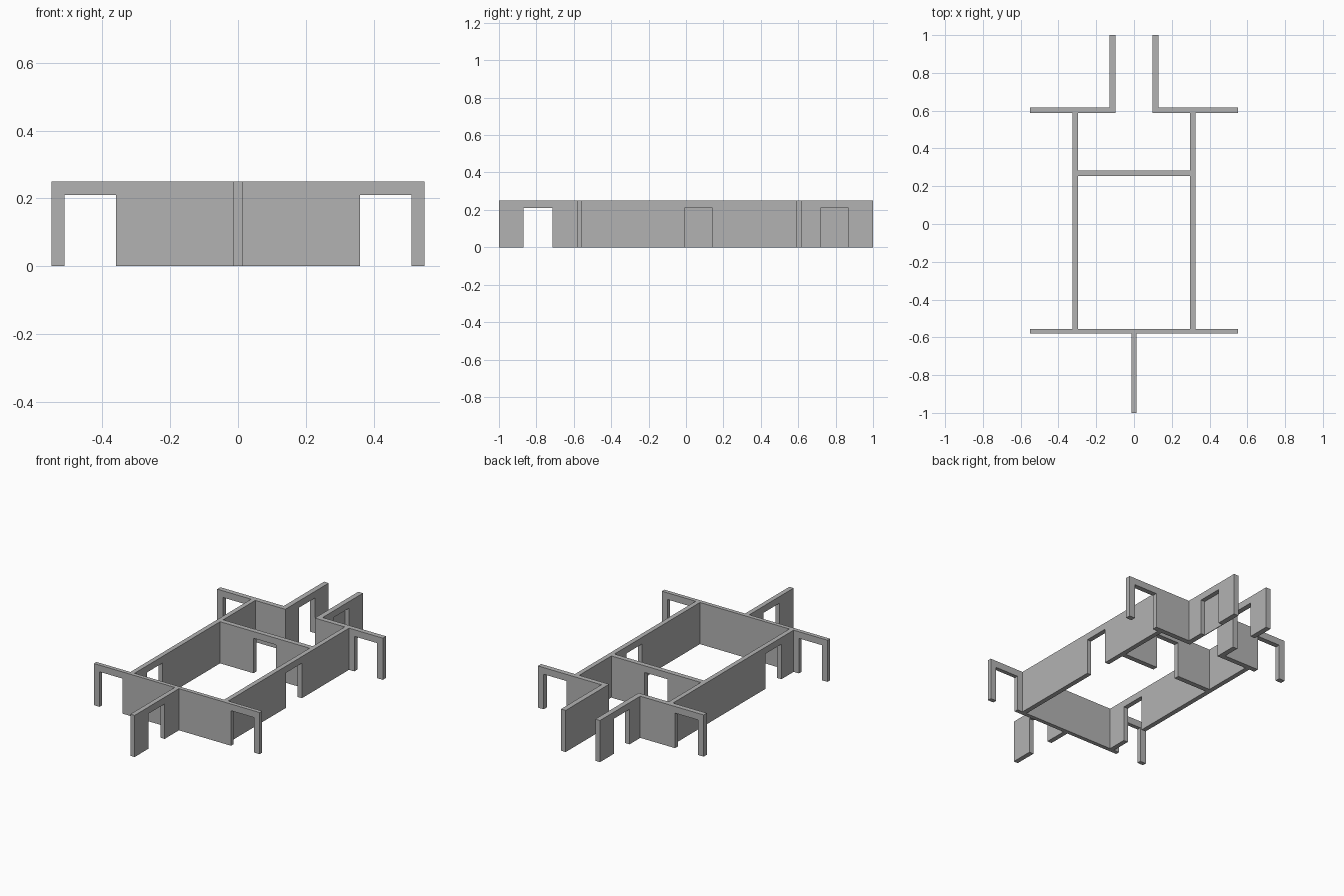
import bpy
import bmesh
from mathutils import Vector

cube = bpy.data.objects.get("Cube")
if cube:
    bpy.data.objects.remove(cube, do_unlink=True)

HEIGHT = 0.25
DOOR_TOP = 0.21

# Single plain grey
grey = bpy.data.materials.new("wall_grey")
grey.use_nodes = True
colour = (0.45, 0.45, 0.45, 1)
grey.diffuse_color = colour
grey.node_tree.nodes["Principled BSDF"].inputs["Base Color"].default_value = colour


def wall(name, axis, start, end, low, high, doors=(), top=HEIGHT):
    """Extrude a wall elevation with doorways along axis, between low and high across it."""
    outline = [(start, 0)]
    for a, b in sorted(doors):
        outline += [(a, 0), (a, DOOR_TOP), (b, DOOR_TOP), (b, 0)]
    outline += [(end, 0), (end, top), (start, top)]

    bm = bmesh.new()
    verts = [bm.verts.new((s, low, z) if axis == "x" else (low, s, z))
             for s, z in outline]
    face = bm.faces.new(verts)
    result = bmesh.ops.extrude_face_region(bm, geom=[face])
    moved = [g for g in result["geom"] if isinstance(g, bmesh.types.BMVert)]
    depth = high - low
    shift = Vector((0, depth, 0)) if axis == "x" else Vector((depth, 0, 0))
    bmesh.ops.translate(bm, verts=moved, vec=shift)
    bmesh.ops.recalc_face_normals(bm, faces=bm.faces)

    mesh = bpy.data.meshes.new(name)
    bm.to_mesh(mesh)
    bm.free()
    mesh.materials.append(grey)
    obj = bpy.data.objects.new(name, mesh)
    bpy.context.collection.objects.link(obj)
    return obj


# Front wall with a doorway near each end, and the stub wall in front of it
side_door = (0.36, 0.512)
mirrored_door = (-0.512, -0.36)
wall("front_wall", "x", -0.55, 0.55, -0.58, -0.556, [mirrored_door, side_door])
wall("front_stub_wall", "y", -1, -0.58, -0.014, 0.014, [(-0.868, -0.715)])

# Long side walls, each with its own doorway
wall("left_side_wall", "y", -0.556, 0.588, 0.297, 0.325, [(-0.008, 0.142)])
wall("right_side_wall", "y", -0.556, 0.588, -0.325, -0.297, [(-0.44, -0.29)])

# Cross wall between the rooms
wall("cross_wall", "x", -0.297, 0.297, 0.254, 0.284, [(-0.075, 0.075)])

# Back walls on both sides of the open passage
wall("left_back_wall", "x", 0.098, 0.55, 0.588, 0.618, [side_door])
wall("right_back_wall", "x", -0.55, -0.098, 0.588, 0.618, [mirrored_door])

# Passage walls: an open doorway on the right, a closed niche on the left
passage_door = (0.72, 0.869)
wall("right_passage_wall", "y", 0.618, 1, -0.129, -0.098, [passage_door])
wall("left_passage_wall", "y", 0.618, 1, 0.098, 0.129, [passage_door])
wall("left_niche_back", "y", *passage_door, 0.098, 0.102, top=DOOR_TOP)
